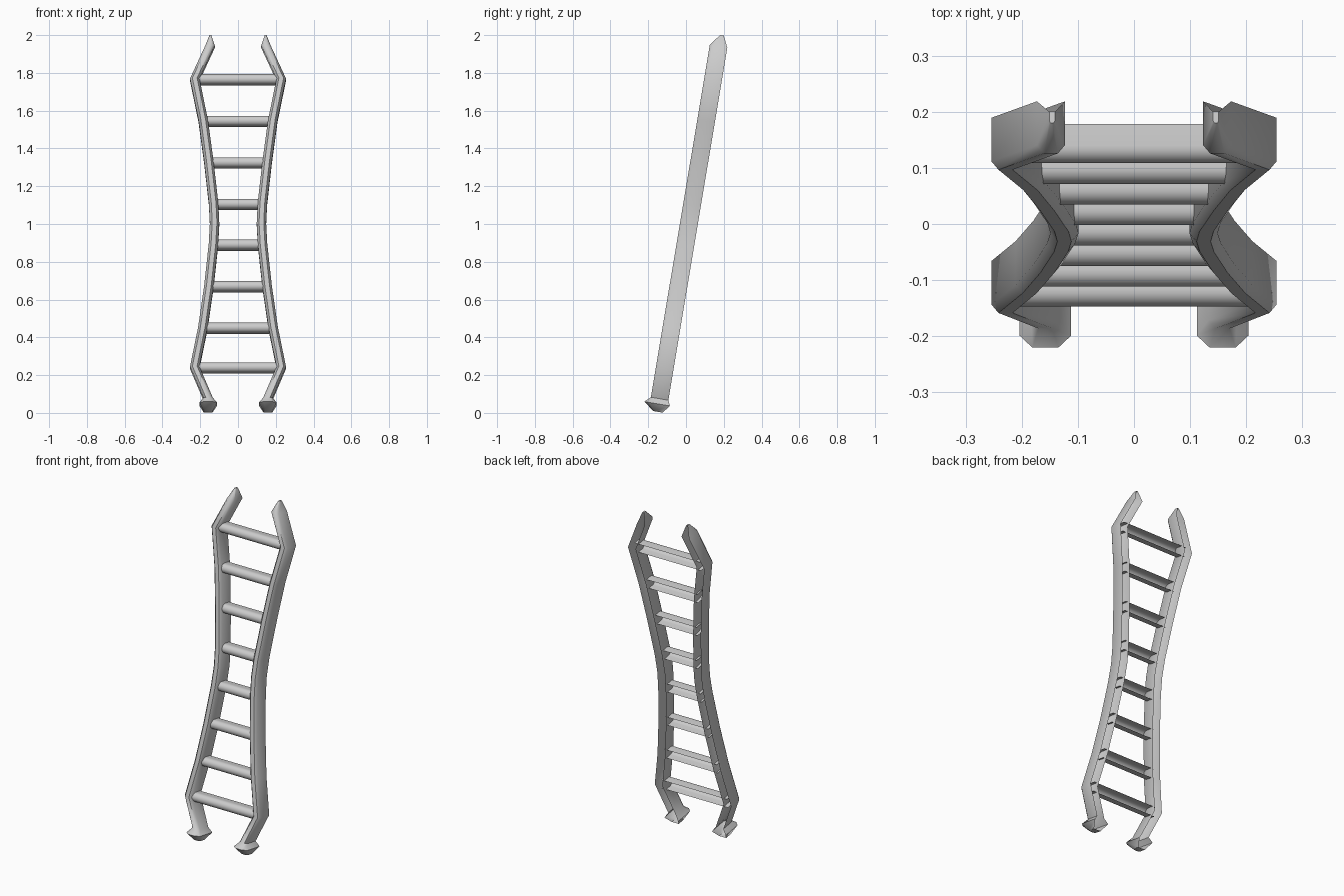
import bpy, math

if "Cube" in bpy.data.objects:
    bpy.data.objects.remove(bpy.data.objects["Cube"])

LEAN = math.radians(9.5)
S, C, T = math.sin(LEAN), math.cos(LEAN), math.tan(LEAN)


def place(x, z, w, dv=0.0):
    """Point on the leaning plane: z is height on the centre plane, w is depth, dv is along the slope."""
    return (x, 0.015 + (z - 1) * T + dv * S + w * C, z + dv * C - w * S)


def loft(name, sections, cap=False):
    """Skin open cross-sections into a shell with an open back."""
    n = len(sections[0])
    verts = [p for s in sections for p in s]
    faces = []
    for i in range(len(sections) - 1):
        for j in range(n - 1):
            a = i * n + j
            faces.append((a, a + 1, a + n + 1, a + n))
    if cap:
        faces.append(tuple(range(n))[::-1])
        k = (len(sections) - 1) * n
        faces.append(tuple(range(k, k + n)))
    me = bpy.data.meshes.new(name)
    me.from_pydata(verts, [], faces)
    me.update()
    ob = bpy.data.objects.new(name, me)
    bpy.context.collection.objects.link(ob)
    bpy.ops.object.select_all(action='DESELECT')
    ob.select_set(True)
    bpy.context.view_layer.objects.active = ob
    bpy.ops.object.shade_smooth_by_angle(angle=math.radians(50))
    return ob


def rail_section(z, x, half, front, back):
    """Channel section: straight sides, chamfered front, open back."""
    c = (back - front) * 0.16
    prof = [(-half, back), (-half, front + c), (-half / 2, front),
            (half / 2, front), (half, front + c), (half, back)]
    return [place(x + px, z, w) for px, w in prof]


# Rail centre line: height, x
path = [(0.075, 0.158), (0.24, 0.229), (0.45, 0.186), (0.67, 0.154), (0.89, 0.130),
        (1.00, 0.124), (1.105, 0.129), (1.325, 0.154), (1.545, 0.184), (1.765, 0.229),
        (1.94, 0.148)]

# Side rails with flared feet and pointed tips
sections = [rail_section(0.006, 0.158, 0.023, -0.022, 0.028),
            rail_section(0.047, 0.158, 0.046, -0.077, 0.060)]
sections += [rail_section(z, x, 0.025, -0.047, 0.047) for z, x in path]
sections.append(rail_section(2.0, 0.146, 0.005, -0.002, 0.018))
rail = loft("side_rails", sections, cap=True)
mirror = rail.modifiers.new("mirror", 'MIRROR')
mirror.use_axis[0] = True
mirror.use_mirror_merge = False

# Rungs: round-fronted channels whose ends poke into the rails
R, ARC = 0.027, 10
profile = [(0.031, -R)]
for i in range(ARC + 1):
    a = -math.pi / 2 + math.pi * i / ARC
    profile.append((-0.008 - R * math.cos(a), R * math.sin(a)))
profile.append((0.031, R))
for i, (z, x) in enumerate(p for p in path[1:-1] if p[0] != 1.00):
    end = x - 0.010
    loft(f"rung_{i + 1}", [[place(px, z, w, dv) for w, dv in profile] for px in (-end, end)][::-1])
